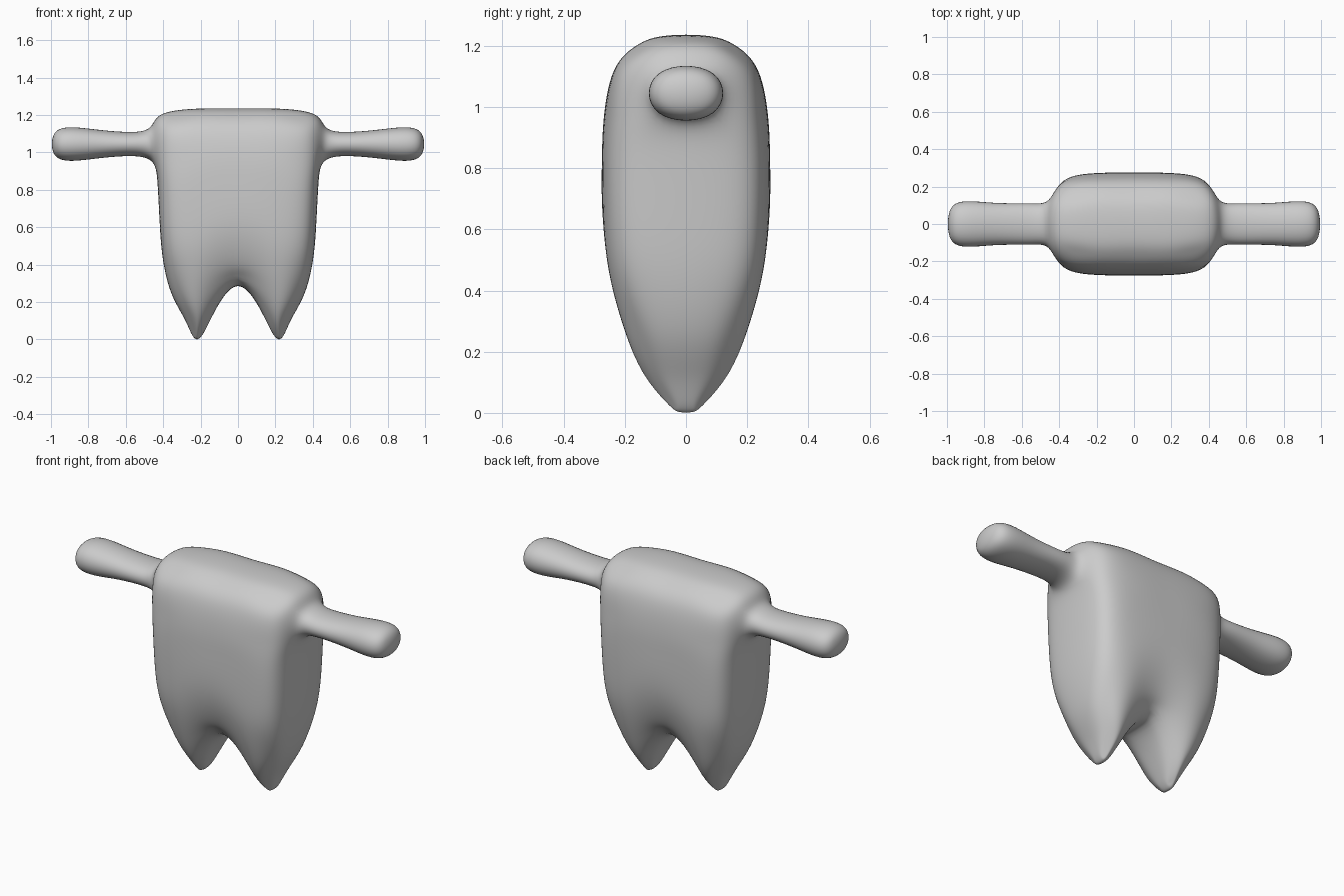
import bpy
import bmesh
from mathutils import Vector

if "Cube" in bpy.data.objects:
    bpy.data.objects.remove(bpy.data.objects["Cube"])

bm = bmesh.new()
cache = {}


def vert(p):
    key = tuple(round(c, 4) for c in p)
    if key not in cache:
        cache[key] = bm.verts.new(key)
    return cache[key]


def quad(*pts):
    """Add a face and its mirror image across x = 0."""
    bm.faces.new([vert(p) for p in pts])
    bm.faces.new([vert((-x, y, z)) for x, y, z in reversed(pts)])


def back(p):
    return (p[0], -p[1], p[2])


def half_ring(*back_pts):
    """Path from the front, round the left side, to the back."""
    return [back(p) for p in back_pts] + list(reversed(back_pts))


def bridge(a, b, closed=False, skip=None):
    n = len(a)
    for i in range(n if closed else n - 1):
        if i != skip:
            j = (i + 1) % n
            quad(a[i], a[j], b[j], b[i])


def cap(ring, inner, middle):
    """Close an end: inner and middle are the back points of two columns."""
    cols = [[ring[0], back(inner), inner, ring[7]],
            [ring[1], back(middle), middle, ring[6]],
            ring[2:6]]
    for a, b in zip(cols, cols[1:]):
        bridge(a, b)


# Body rows from the top down: centre, leg line, corner, side
body = [half_ring(*r) for r in (
    [(0, .16, 1.2), (.2, .16, 1.2), (.345, .145, 1.185), (.39, .07, 1.205)],
    [(0, .235, 1.12), (.2, .233, 1.12), (.37, .205, 1.115), (.457, .1, 1.12)],
    [(0, .268, .97), (.2, .265, .97), (.38, .225, .97), (.45, .1, .965)],
    [(0, .275, .82), (.2, .272, .82), (.37, .235, .82), (.425, .1, .82)],
    [(0, .268, .6), (.2, .268, .6), (.36, .23, .6), (.413, .1, .6)],
    [(0, .22, .42), (.2, .243, .42), (.343, .205, .42), (.395, .09, .42)],
    [(0, .15, .325), (.21, .193, .25), (.31, .15, .25), (.352, .07, .25)],
)]
ARM_ROW = 1
for i, (a, b) in enumerate(zip(body, body[1:])):
    bridge(a, b, skip=3 if i == ARM_ROW else None)
cap(body[0], (0, .07, 1.232), (.2, .07, 1.231))

# Legs: closed rings with an inner wall, tapering to a rounded tip
crotch = (0, .06, .288)
legs = [body[-1] + [crotch, back(crotch)]]
for pts, inner in (
    ([(.168, .1, .12), (.215, .133, .12), (.262, .1, .12), (.288, .045, .12)],
     (.143, .045, .12)),
    ([(.2, .045, .03), (.218, .06, .03), (.235, .045, .03), (.247, .022, .03)],
     (.188, .022, .03)),
):
    legs.append(half_ring(*pts) + [inner, back(inner)])
for a, b in zip(legs, legs[1:]):
    bridge(a, b, closed=True)
tip = legs[-1]
tip_mid = (.218, .02, .003)
bridge([tip[0], tip[9], tip[8], tip[7]],
       [tip[1], back(tip_mid), tip_mid, tip[6]])
bridge([tip[1], back(tip_mid), tip_mid, tip[6]], tip[2:6])

# Arms: four-sided rings growing out of the open side cell
upper, lower = body[ARM_ROW], body[ARM_ROW + 1]
arm = [[upper[3], upper[4], lower[4], lower[3]]]
ARM_Z = 1.045
for x, y, z in ((.56, .08, .047), (.74, .082, .055),
                (.9, .088, .065), (.98, .058, .042)):
    arm.append([(x, -y, ARM_Z + z), (x, y, ARM_Z + z),
                (x, y, ARM_Z - z), (x, -y, ARM_Z - z)])
for a, b in zip(arm, arm[1:]):
    bridge(a, b, closed=True)
quad(*arm[-1])

bmesh.ops.recalc_face_normals(bm, faces=bm.faces[:])


# Fit the cage so that its smooth surface passes through the points above
def limit_point(v):
    n = len(v.link_edges)
    total = v.co * n * n
    for e in v.link_edges:
        total += 4 * e.other_vert(v).co
    for loop in v.link_loops:
        total += loop.link_loop_next.link_loop_next.vert.co
    return total / (n * (n + 5))


target = {v: v.co.copy() for v in bm.verts}
for _ in range(14):
    step = {v: target[v] - limit_point(v) for v in bm.verts}
    for v, d in step.items():
        v.co += Vector(d)

mesh = bpy.data.meshes.new("body")
bm.to_mesh(mesh)
bm.free()
for p in mesh.polygons:
    p.use_smooth = True
obj = bpy.data.objects.new("body_with_arms_and_legs", mesh)
bpy.context.collection.objects.link(obj)
sub = obj.modifiers.new("smooth_surface", "SUBSURF")
sub.levels = sub.render_levels = 3

# Plain grey clay
grey = (.6, .6, .6, 1)
mat = bpy.data.materials.new("light_grey")
mat.use_nodes = True
mat.diffuse_color = grey
mat.node_tree.nodes["Principled BSDF"].inputs["Base Color"].default_value = grey
mesh.materials.append(mat)
